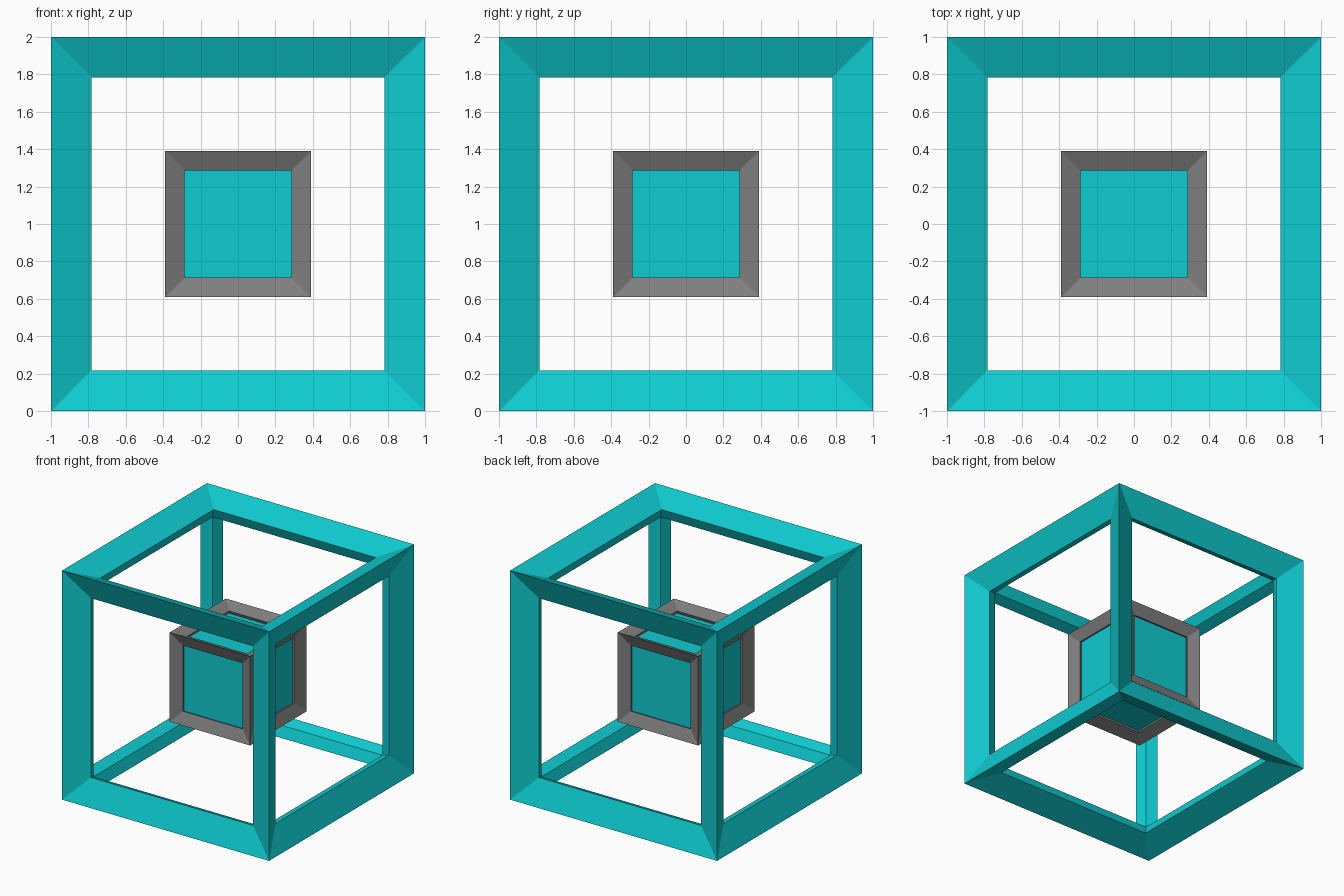
import bpy, bmesh
from mathutils import Vector

if "Cube" in bpy.data.objects:
    bpy.data.objects.remove(bpy.data.objects["Cube"])

CENTRE = Vector((0, 0, 1))


def colour(name, rgb):
    mat = bpy.data.materials.new(name)
    mat.diffuse_color = (*rgb, 1)
    mat.use_nodes = True
    mat.node_tree.nodes["Principled BSDF"].inputs["Base Color"].default_value = mat.diffuse_color
    return mat


teal = colour("teal", (0.0045, 0.604, 0.638))
grey = colour("dark_grey", (0.212, 0.212, 0.212))


def cube_frame(name, half, d, material):
    """Cube edge frame with kite-section bars: half = outer half size, d = bar depth step."""
    bm = bmesh.new()
    cache = {}
    mid = half - d                # plane of the opening lip
    lip_reach = mid - d * 2 ** 0.5

    def vert(co):
        key = tuple(round(c, 4) for c in co)
        if key not in cache:
            cache[key] = bm.verts.new(co)
        return cache[key]

    for axis in range(3):
        for side in (-1, 1):
            def corner(u, v, depth, reach):
                co = [0, 0, 0]
                co[axis] = side * depth
                co[(axis + 1) % 3] = u * reach
                co[(axis + 2) % 3] = v * reach
                return vert(co)

            ring = [(-1, -1), (1, -1), (1, 1), (-1, 1)]
            outer = [corner(u, v, half, half) for u, v in ring]
            lip = [corner(u, v, mid, lip_reach) for u, v in ring]
            inner = [corner(u, v, mid - d, mid - d) for u, v in ring]
            for i in range(4):
                j = (i + 1) % 4
                bm.faces.new((outer[i], outer[j], lip[j], lip[i]))
                bm.faces.new((lip[i], lip[j], inner[j], inner[i]))
    bmesh.ops.recalc_face_normals(bm, faces=bm.faces)
    mesh = bpy.data.meshes.new(name)
    bm.to_mesh(mesh)
    bm.free()
    mesh.materials.append(material)
    obj = bpy.data.objects.new(name, mesh)
    obj.location = CENTRE
    bpy.context.collection.objects.link(obj)
    return obj


# Large outer frame and small grey frame
cube_frame("outer_frame", 1.0, 0.09, teal)
cube_frame("inner_frame", 0.389, 0.0423, grey)

# Solid core showing through the small frame
bpy.ops.mesh.primitive_cube_add(size=0.64, location=CENTRE)
core = bpy.context.object
core.name = "core_cube"
core.data.materials.append(teal)
